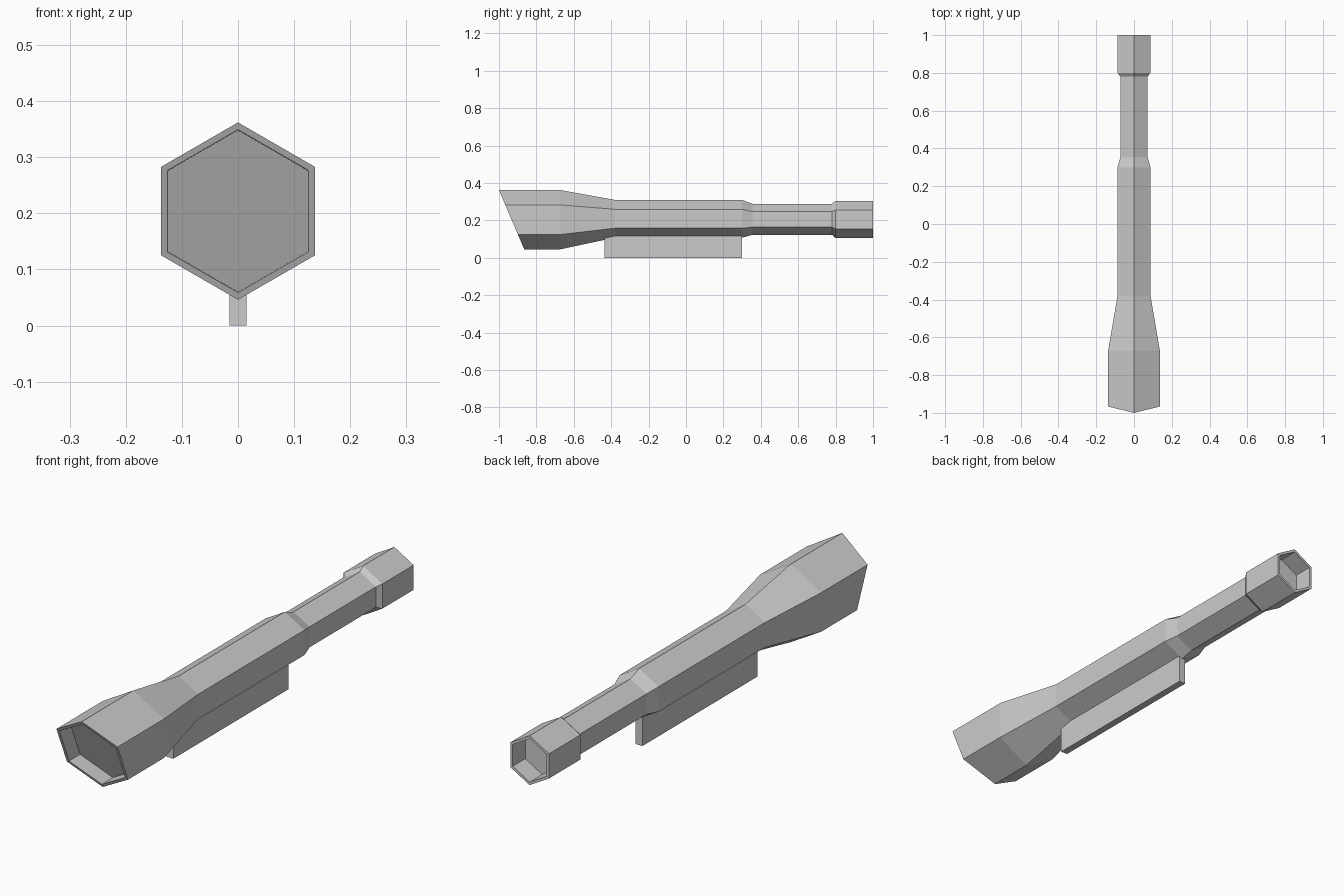
import bpy, bmesh
from math import sin, cos, pi

if "Cube" in bpy.data.objects:
    bpy.data.objects.remove(bpy.data.objects["Cube"])

SLANT = 0.427   # lean of the angled front opening
TOP = 0.362

# Rings along the tube: (y, centre z, radius, slanted?)
RINGS = [
    (-0.93, 0.204, 0.144, True),    # front recess floor
    (-1.00, 0.204, 0.145, True),    # front inner rim
    (-1.00, 0.204, 0.158, True),    # front outer rim
    (-0.67, 0.204, 0.158, False),   # end of the wide bell
    (-0.38, 0.209, 0.101, False),   # main tube start
    (0.30, 0.209, 0.101, False),    # main tube end
    (0.355, 0.206, 0.083, False),   # narrow tube start
    (0.78, 0.206, 0.083, False),    # narrow tube end
    (0.80, 0.205, 0.100, False),    # eyepiece start
    (1.00, 0.205, 0.100, False),    # rear outer rim
    (1.00, 0.205, 0.088, False),    # rear inner rim
    (0.92, 0.205, 0.087, False),    # rear recess floor
]


def finish(bm, name):
    bmesh.ops.recalc_face_normals(bm, faces=bm.faces)
    mesh = bpy.data.meshes.new(name)
    bm.to_mesh(mesh)
    bm.free()
    obj = bpy.data.objects.new(name, mesh)
    bpy.context.collection.objects.link(obj)
    return obj


# Hexagonal scope body with recessed ends
bm = bmesh.new()
loops = []
for y, zc, r, slanted in RINGS:
    loop = []
    for i in range(6):
        a = pi / 2 + i * pi / 3
        z = zc + r * sin(a)
        yy = y + (TOP - z) * SLANT if slanted else y
        loop.append(bm.verts.new((r * cos(a), yy, z)))
    loops.append(loop)
for a, b in zip(loops, loops[1:]):
    for i in range(6):
        j = (i + 1) % 6
        bm.faces.new((a[i], a[j], b[j], b[i]))
bm.faces.new(loops[0])
bm.faces.new(loops[-1])
finish(bm, "scope_body")

# Mounting rail under the tube
bm = bmesh.new()
bmesh.ops.create_cube(bm, size=1)
for v in bm.verts:
    v.co.x *= 0.03
    v.co.y = -0.435 if v.co.y < 0 else 0.30
    v.co.z = 0 if v.co.z < 0 else 0.12
finish(bm, "mount_rail")
